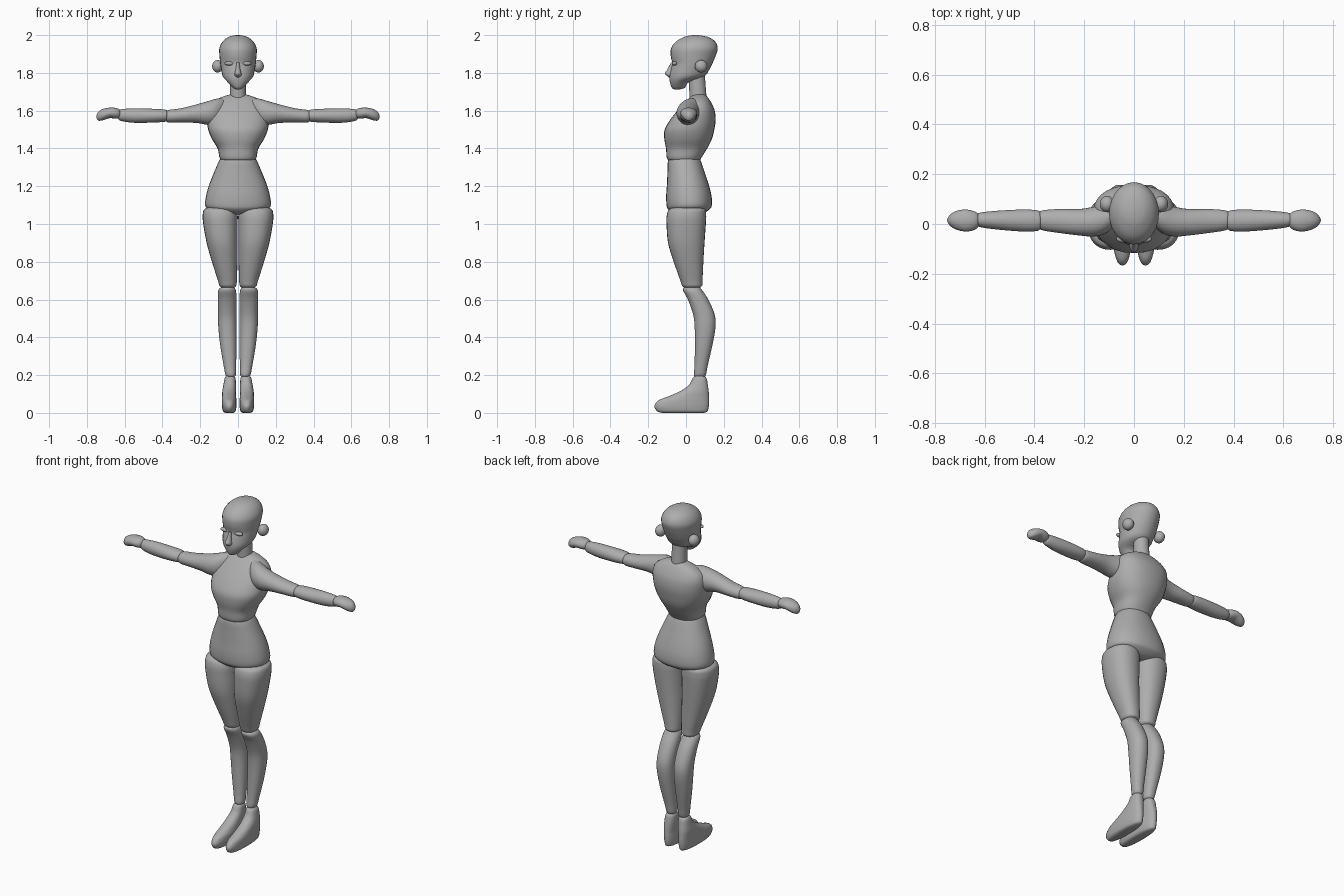
import bpy, bmesh, math
from mathutils import Vector

grey = bpy.data.materials.new("plain grey")
grey.diffuse_color = (0.42, 0.42, 0.42, 1)
SEGS, STEPS = 28, 4


def finish(name, bm, mirror):
    bmesh.ops.recalc_face_normals(bm, faces=bm.faces)
    mesh = bpy.data.meshes.new(name)
    bm.to_mesh(mesh)
    bm.free()
    mesh.materials.append(grey)
    ob = bpy.data.objects.new(name, mesh)
    bpy.context.collection.objects.link(ob)
    bpy.ops.object.select_all(action='DESELECT')
    bpy.context.view_layer.objects.active = ob
    ob.select_set(True)
    bpy.ops.object.shade_smooth_by_angle(angle=math.radians(60))
    if mirror:
        mod = ob.modifiers.new("mirror", 'MIRROR')
        mod.use_mirror_merge = False
    return ob


def spline(rows):
    """Smoothly interpolated rows (Catmull-Rom)."""
    rows = [Vector(r) for r in rows]
    out = []
    for i in range(len(rows) - 1):
        a, b = rows[i], rows[i + 1]
        ta = (b - rows[max(i - 1, 0)]) / 2
        tb = (rows[min(i + 2, len(rows) - 1)] - a) / 2
        for k in range(STEPS):
            t = k / STEPS
            out.append(a * (2*t**3 - 3*t**2 + 1) + ta * (t**3 - 2*t**2 + t)
                       + b * (3*t**2 - 2*t**3) + tb * (t**3 - t**2))
    return out + [rows[-1]]


def loft(name, rows, axis='z', power=2.0, mirror=False):
    """Rows are (position, min a, max a, min b, max b); a, b = x, y or y, z."""
    bm = bmesh.new()
    rings = []
    for p, a0, a1, b0, b1 in spline(rows):
        ring = []
        for i in range(SEGS):
            ang = 2 * math.pi * i / SEGS
            c, s = math.cos(ang), math.sin(ang)
            a = (a0 + a1) / 2 + (a1 - a0) / 2 * math.copysign(abs(c) ** (2 / power), c)
            b = (b0 + b1) / 2 + (b1 - b0) / 2 * math.copysign(abs(s) ** (2 / power), s)
            ring.append(bm.verts.new((a, b, p) if axis == 'z' else (p, a, b)))
        rings.append(ring)
    for r, q in zip(rings, rings[1:]):
        for i in range(SEGS):
            j = (i + 1) % SEGS
            bm.faces.new((r[i], r[j], q[j], q[i]))
    bm.faces.new(rings[0])
    bm.faces.new(rings[-1])
    return finish(name, bm, mirror)


def centred(rows):
    """Rows of (z, half width, min y, max y) for parts on the centre line."""
    return [(z, -w, w, y0, y1) for z, w, y0, y1 in rows]


def ball(name, centre, size):
    bm = bmesh.new()
    bmesh.ops.create_uvsphere(bm, u_segments=24, v_segments=14, radius=1)
    bmesh.ops.scale(bm, vec=size, verts=bm.verts)
    bmesh.ops.translate(bm, vec=centre, verts=bm.verts)
    return finish(name, bm, True)


# Head with face details
loft("head", centred([
    (1.712, .010, -.062, -.035), (1.722, .028, -.076, -.005),
    (1.75, .054, -.085, .015), (1.78, .080, -.088, .095),
    (1.82, .089, -.080, .125), (1.85, .094, -.073, .140),
    (1.89, .098, -.081, .157), (1.93, .099, -.079, .168),
    (1.965, .082, -.054, .155), (1.988, .054, -.015, .122),
    (1.997, .028, .015, .085), (2.0, .006, .045, .06)]))
loft("nose", centred([
    (1.776, .006, -.092, -.06), (1.785, .017, -.102, -.06),
    (1.797, .018, -.112, -.06), (1.82, .012, -.098, -.06),
    (1.855, .007, -.080, -.06)]))
ball("eyes", (.046, -.060, 1.85), (.025, .014, .011))
ball("ears", (.108, .08, 1.835), (.029, .033, .033))
loft("neck", centred([
    (1.60, .046, .02, .11), (1.68, .042, .018, .108),
    (1.74, .041, .016, .103), (1.80, .041, .015, .10)]))

# Chest and pelvis
loft("chest", centred([
    (1.328, .05, -.06, .04), (1.336, .085, -.09, .07),
    (1.352, .098, -.102, .082), (1.40, .108, -.106, .112),
    (1.45, .138, -.115, .137), (1.50, .158, -.113, .150),
    (1.55, .163, -.085, .157), (1.60, .160, -.046, .152),
    (1.64, .140, -.01, .135), (1.67, .092, .02, .116),
    (1.685, .045, .04, .10)]), power=2.3)
loft("pelvis", centred([
    (1.05, .06, -.04, .06), (1.058, .105, -.07, .095),
    (1.078, .155, -.095, .125), (1.10, .174, -.103, .137),
    (1.15, .169, -.105, .135), (1.21, .152, -.101, .12),
    (1.28, .124, -.098, .097), (1.33, .102, -.096, .08),
    (1.348, .088, -.085, .068), (1.354, .05, -.05, .04)]), power=2.2)

# Arms, built on +x and mirrored
loft("upper_arms", [
    (.06, .01, .09, 1.55, 1.665), (.11, -.035, .085, 1.525, 1.664),
    (.16, -.05, .070, 1.525, 1.650), (.22, -.046, .060, 1.535, 1.633),
    (.30, -.036, .060, 1.537, 1.613), (.365, -.026, .055, 1.537, 1.604),
    (.382, -.015, .045, 1.548, 1.595), (.39, .005, .025, 1.565, 1.58)],
    axis='x', mirror=True)
loft("forearms", [
    (.365, .005, .03, 1.56, 1.58), (.375, -.018, .045, 1.545, 1.60),
    (.39, -.028, .055, 1.541, 1.606), (.45, -.030, .058, 1.537, 1.610),
    (.55, -.022, .053, 1.536, 1.612), (.62, -.012, .045, 1.546, 1.607),
    (.637, .0, .034, 1.56, 1.595), (.642, .01, .025, 1.57, 1.585)],
    axis='x', mirror=True)
loft("hands", [
    (.62, .01, .025, 1.575, 1.59), (.628, -.015, .043, 1.562, 1.607),
    (.65, -.027, .054, 1.558, 1.615), (.68, -.030, .058, 1.560, 1.616),
    (.715, -.022, .052, 1.549, 1.609), (.738, -.008, .038, 1.547, 1.596),
    (.747, .005, .025, 1.557, 1.582), (.75, .012, .018, 1.565, 1.573)],
    axis='x', mirror=True)

# Legs, built on +x and mirrored
loft("thighs", [
    (.655, .035, .07, .01, .05), (.67, .012, .096, -.018, .083),
    (.70, .006, .106, -.030, .087), (.80, .003, .138, -.065, .092),
    (.90, .002, .166, -.095, .098), (1.0, .002, .184, -.103, .105),
    (1.05, .002, .187, -.101, .107), (1.08, .015, .176, -.085, .10),
    (1.095, .06, .13, -.03, .05)], power=2.25, mirror=True)
loft("shins", [
    (.19, .025, .052, .055, .092), (.20, .012, .066, .042, .105),
    (.25, .010, .076, .045, .115), (.35, .008, .093, .047, .138),
    (.45, .007, .104, .046, .156), (.52, .007, .106, .038, .152),
    (.60, .007, .107, .010, .118), (.65, .012, .104, -.016, .085),
    (.668, .025, .085, -.005, .07), (.675, .04, .07, .02, .05)],
    power=2.2, mirror=True)
loft("feet", [
    (0, .025, .065, -.125, .095), (.008, .014, .079, -.152, .114),
    (.035, .008, .085, -.167, .121), (.065, .008, .086, -.148, .123),
    (.085, .010, .085, -.10, .122), (.115, .011, .083, -.03, .12),
    (.15, .011, .077, .017, .115), (.185, .014, .070, .036, .108),
    (.198, .026, .056, .055, .09)], power=2.3, mirror=True)
